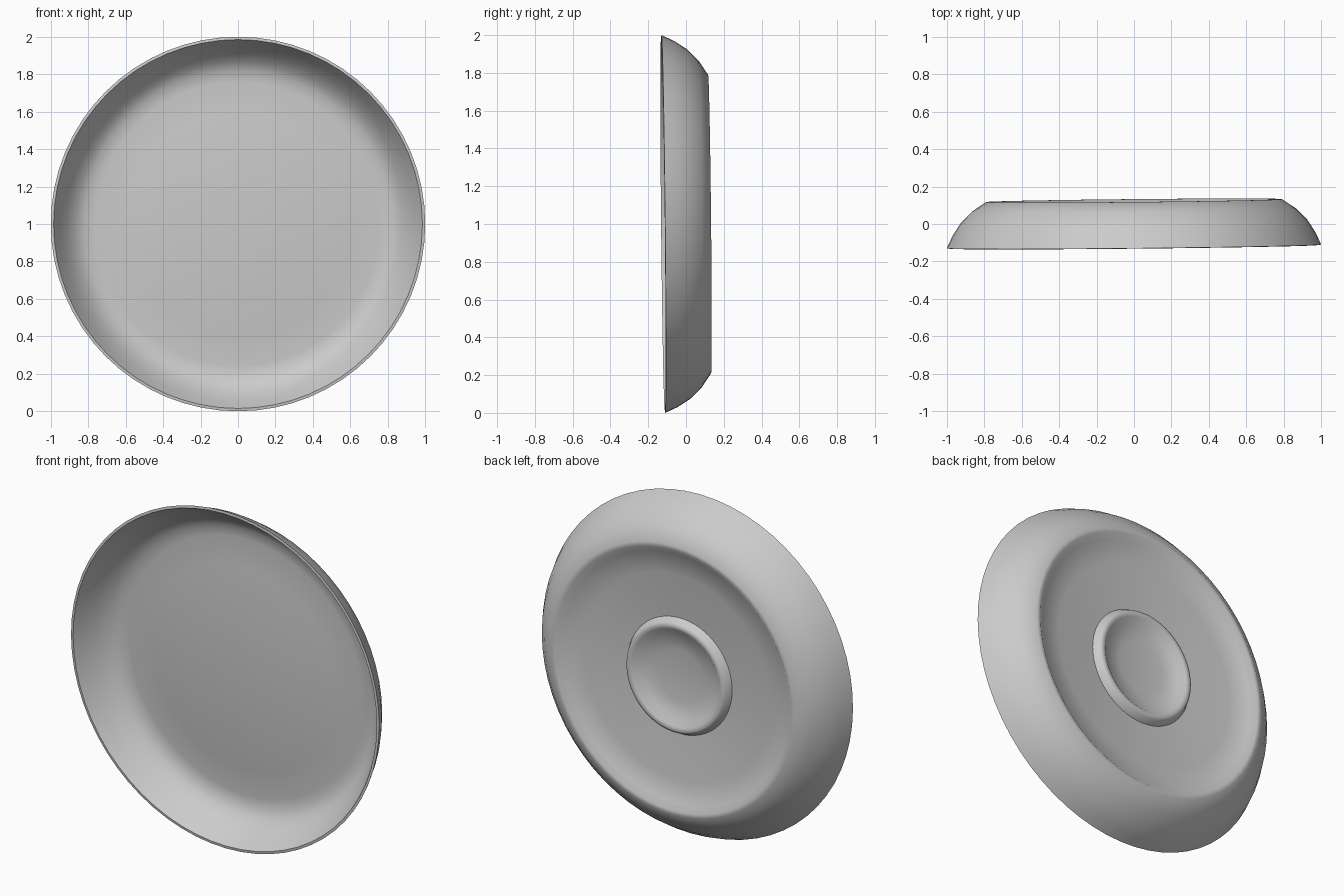
import bpy, bmesh, math

if "Cube" in bpy.data.objects:
    bpy.data.objects.remove(bpy.data.objects["Cube"])

SEGMENTS = 64


def lathe(name, profile):
    """Spin (radius, y) points around the y axis through z = 1, with the slight lean of the plate."""
    bm = bmesh.new()
    rings = []
    for r, y in profile:
        ring = []
        for i in range(1 if r == 0 else SEGMENTS):
            a = 2 * math.pi * i / SEGMENTS
            x, z = r * math.cos(a), r * math.sin(a)
            ring.append(bm.verts.new((x, y + 0.01 * x - 0.01 * z, 1 + z)))
        rings.append(ring)
    for a, b in zip(rings, rings[1:]):
        for i in range(SEGMENTS):
            j = (i + 1) % SEGMENTS
            if len(a) == 1:
                bm.faces.new((a[0], b[j], b[i]))
            elif len(b) == 1:
                bm.faces.new((a[i], a[j], b[0]))
            else:
                bm.faces.new((a[i], a[j], b[j], b[i]))
    bmesh.ops.recalc_face_normals(bm, faces=bm.faces)
    mesh = bpy.data.meshes.new(name)
    bm.to_mesh(mesh)
    bm.free()
    obj = bpy.data.objects.new(name, mesh)
    bpy.context.collection.objects.link(obj)
    bpy.ops.object.select_all(action='DESELECT')
    obj.select_set(True)
    bpy.context.view_layer.objects.active = obj
    bpy.ops.object.shade_smooth_by_angle(angle=math.radians(40))
    return obj


# front floor and inner wall, out to the rim
front = [(0, 0.035), (0.3, 0.04), (0.6, 0.06), (0.76, 0.076), (0.82, 0.07),
         (0.865, 0.045), (0.91, 0.0), (0.95, -0.06), (0.985, -0.122)]
# curved outer wall back to the foot edge
outside = [(1.0, -0.12), (0.97, -0.055), (0.925, 0.015), (0.865, 0.075), (0.79, 0.125)]
# recessed underside, raised centre ring and its shallow bowl
back = [(0.765, 0.125), (0.73, 0.098), (0.6, 0.08), (0.34, 0.058), (0.32, 0.095),
        (0.305, 0.102), (0.285, 0.098), (0.25, 0.07), (0.15, 0.056), (0, 0.052)]

lathe("plate", front + outside + back)
